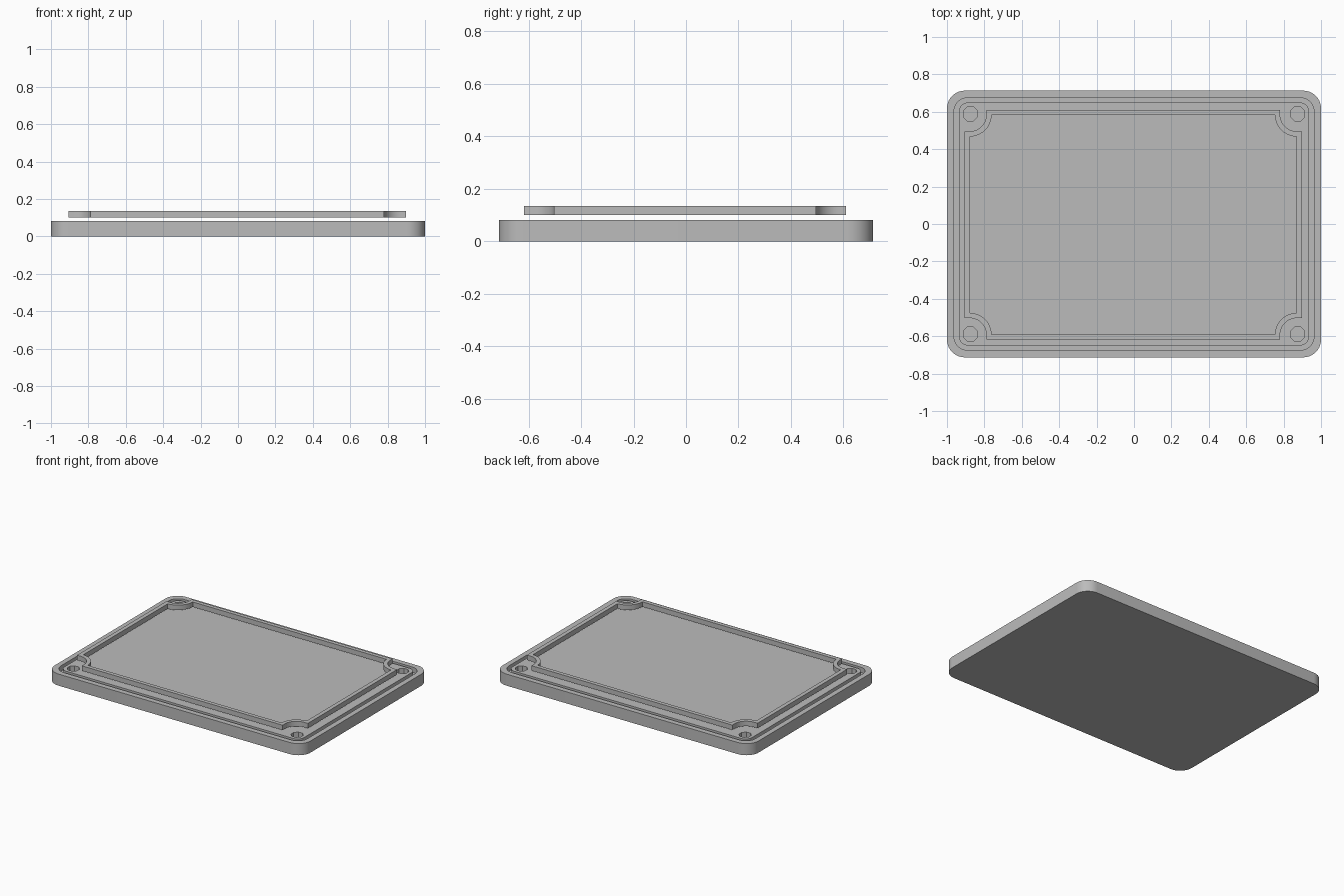
import bpy, bmesh, math

if "Cube" in bpy.data.objects:
    bpy.data.objects.remove(bpy.data.objects["Cube"], do_unlink=True)

grey = bpy.data.materials.new("plain grey")
grey.use_nodes = True
grey.diffuse_color = (0.5, 0.5, 0.5, 1)
grey.node_tree.nodes["Principled BSDF"].inputs["Base Color"].default_value = (0.5, 0.5, 0.5, 1)

CORNERS = [(1, 1), (-1, 1), (-1, -1), (1, -1)]
HOLE_X, HOLE_Y = 0.875, 0.589


def arc(cx, cy, r, start, end, steps):
    angles = [math.radians(start + (end - start) * i / steps) for i in range(steps + 1)]
    return [(cx + r * math.cos(a), cy + r * math.sin(a)) for a in angles]


def four_corners(corner):
    """Mirror one corner's points into a full counter-clockwise outline."""
    outline = []
    for sx, sy in CORNERS:
        pts = [(x * sx, y * sy) for x, y in corner]
        outline += pts if sx * sy > 0 else pts[::-1]
    return outline


def rounded_rect(x, y, r):
    return four_corners(arc(x - r, y - r, r, 0, 90, 10))


def notched_rect(x, y, r):
    """Rectangle whose corners are scooped out around the screw holes."""
    scoop = arc(HOLE_X, HOLE_Y, r, 270, 180, 10)
    return four_corners([(x, HOLE_Y - r)] + scoop + [(HOLE_X - r, y)])


def ring(bm, outline, z):
    return [bm.verts.new((x, y, z)) for x, y in outline]


def bridge(bm, a, b):
    n = len(a)
    for i in range(n):
        j = (i + 1) % n
        bm.faces.new((a[i], a[j], b[j], b[i]))


def loop_edges(bm, loop):
    return [bm.edges.get((loop[i - 1], loop[i])) for i in range(len(loop))]


def finish(bm, name):
    bmesh.ops.recalc_face_normals(bm, faces=bm.faces)
    mesh = bpy.data.meshes.new(name)
    bm.to_mesh(mesh)
    bm.free()
    mesh.materials.append(grey)
    obj = bpy.data.objects.new(name, mesh)
    bpy.context.collection.objects.link(obj)
    bpy.ops.object.select_all(action='DESELECT')
    obj.select_set(True)
    bpy.context.view_layer.objects.active = obj
    bpy.ops.object.shade_smooth_by_angle(angle=math.radians(30))
    return obj


# Lid plate: rounded slab with a seal groove and four blind screw holes
TOP, GROOVE_Z, HOLE_Z = 0.082, 0.045, 0.03
bm = bmesh.new()
outer = rounded_rect(1.0, 0.713, 0.095)
groove_out = rounded_rect(0.963, 0.675, 0.075)
groove_in = rounded_rect(0.936, 0.65, 0.05)
levels = [(outer, 0), (outer, TOP), (groove_out, TOP), (groove_out, GROOVE_Z),
          (groove_in, GROOVE_Z), (groove_in, TOP)]
loops = [ring(bm, outline, z) for outline, z in levels]
for a, b in zip(loops, loops[1:]):
    bridge(bm, a, b)
bm.faces.new(loops[0])
top_edges = loop_edges(bm, loops[-1])
for sx, sy in CORNERS:
    circle = arc(sx * HOLE_X, sy * HOLE_Y, 0.041, 22.5, 382.5, 8)[:-1]
    rim, floor = ring(bm, circle, TOP), ring(bm, circle, HOLE_Z)
    bridge(bm, rim, floor)
    bm.faces.new(floor)
    top_edges += loop_edges(bm, rim)
bmesh.ops.triangle_fill(bm, use_beauty=True, edges=top_edges, normal=(0, 0, 1))
finish(bm, "lid_plate")

# Raised locating frame hovering just above the plate
bm = bmesh.new()
frame_out = notched_rect(0.902, 0.614, 0.09)
frame_in = notched_rect(0.873, 0.586, 0.118)
loops = [ring(bm, frame_out, 0.1), ring(bm, frame_out, 0.135),
         ring(bm, frame_in, 0.135), ring(bm, frame_in, 0.1)]
for i in range(4):
    bridge(bm, loops[i], loops[(i + 1) % 4])
frame = finish(bm, "locating_frame")
frame.location = (-0.004, -0.004, 0)
